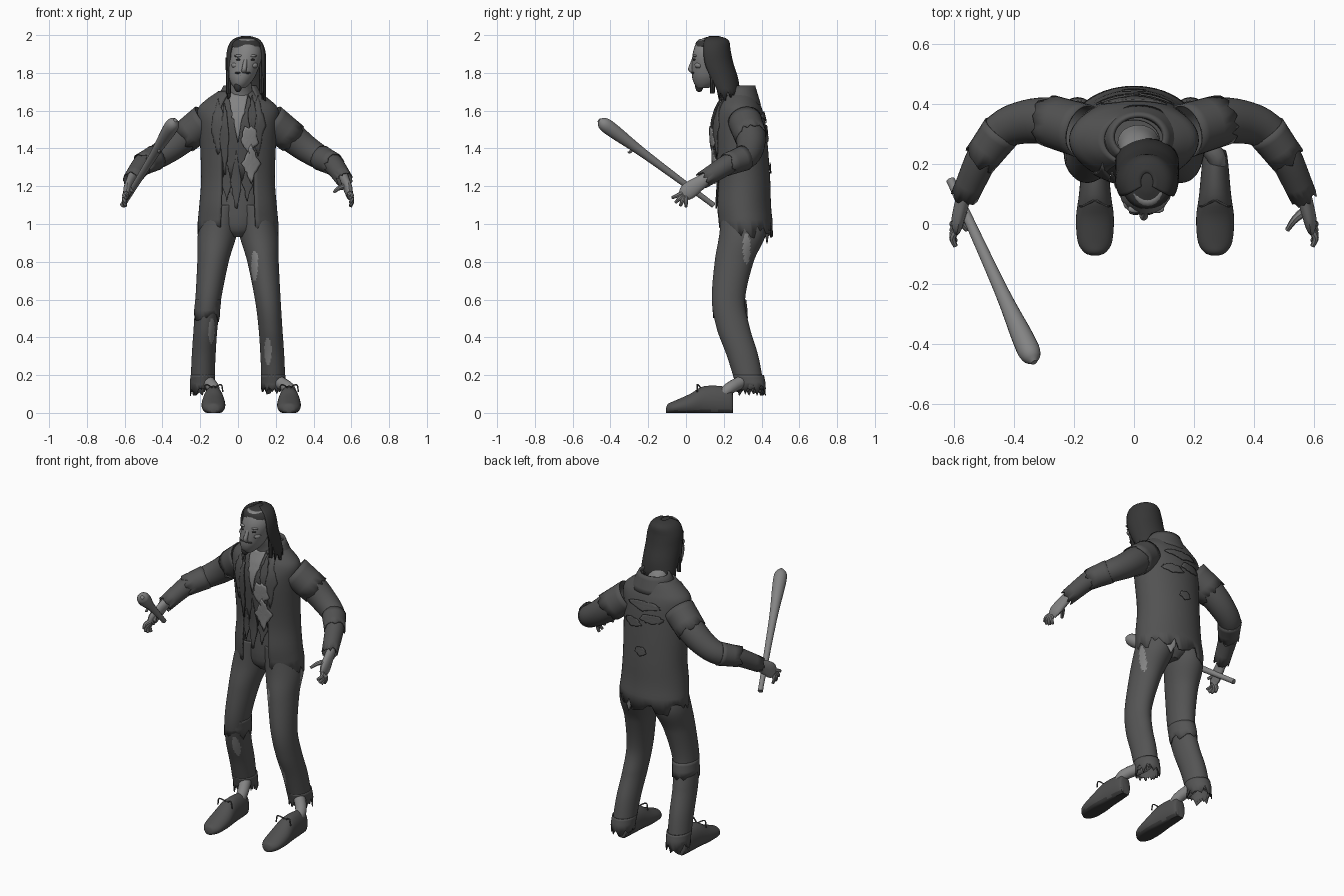
import bpy, bmesh, math, random
from mathutils import Vector

random.seed(4)
X, Y, Z = Vector((1, 0, 0)), Vector((0, 1, 0)), Vector((0, 0, 1))
made = []
if bpy.data.objects.get("Cube"):
    bpy.data.objects.remove(bpy.data.objects["Cube"])


def material(name, level):
    m = bpy.data.materials.new(name)
    m.use_nodes = True
    colour = (level, level, level, 1)
    m.diffuse_color = colour
    m.node_tree.nodes["Principled BSDF"].inputs["Base Color"].default_value = colour
    return m


CLOTH = material("charcoal jacket cloth", .085)
TROUSER = material("grey trouser cloth", .09)
VEST = material("dark waistcoat cloth", .075)
SKIN = material("pale grey skin", .23)
HAIR = material("near black hair", .038)
LEATHER = material("worn shoe leather", .08)
SOLE = material("dark sole", .045)
WOOD = material("bat wood", .23)
LINEN = material("torn pale linen", .23)


def finish(name, bm, mats, thick=0):
    bmesh.ops.recalc_face_normals(bm, faces=bm.faces)
    mesh = bpy.data.meshes.new(name)
    bm.to_mesh(mesh)
    bm.free()
    for m in mats:
        mesh.materials.append(m)
    ob = bpy.data.objects.new(name, mesh)
    bpy.context.collection.objects.link(ob)
    if thick:
        mod = ob.modifiers.new("cloth thickness", 'SOLIDIFY')
        mod.thickness, mod.offset = thick, 0
    made.append(ob)
    return ob


def spline(rows, steps=4):
    """Smooth rows of x, y, z, radius, radius."""
    r = [Vector(p) for p in rows]
    r = [r[0] * 2 - r[1]] + r + [r[-1] * 2 - r[-2]]
    out = []
    for a, b, c, d in zip(r, r[1:], r[2:], r[3:]):
        for j in range(steps):
            t = j / steps
            out.append((b * 2 + (c - a) * t + (a * 2 - b * 5 + c * 4 - d) * t ** 2
                        + (b * 3 - a - c * 3 + d) * t ** 3) * .5)
    return out + [r[-2]]


def loft(name, rows, *mats, sides=24, steps=4, axis=None, ref=Z, gap=0, ragged=0, thick=0,
         floor=None):
    """Skin elliptical rings; a gap leaves the -y side open, the first ring may be ragged."""
    rings, bm, grid = spline(rows, steps), bmesh.new(), []
    gap = math.radians(gap)
    count = sides + 1 if gap else sides
    for i, ring in enumerate(rings):
        before, after = rings[max(i - 1, 0)], rings[min(i + 1, len(rings) - 1)]
        along = axis or (Vector(after[:3]) - Vector(before[:3])).normalized()
        across = along.cross(ref).normalized()
        up = across.cross(along)
        line = []
        for j in range(count):
            a = gap - math.pi / 2 + (math.tau - 2 * gap) * j / sides
            p = Vector(ring[:3]) + across * ring[3] * math.cos(a) + up * ring[4] * math.sin(a)
            if i == 0 and ragged:
                p -= along * random.uniform(0, ragged)
            if floor is not None:
                p.z = max(p.z, floor)
            line.append(bm.verts.new(p))
        grid.append(line)
    for low, high in zip(grid, grid[1:]):
        for j in range(sides):
            k = (j + 1) % count
            bm.faces.new((low[j], low[k], high[k], high[j]))
    if not gap and not thick:
        bm.faces.new(grid[0])
        bm.faces.new(grid[-1])
    return finish(name, bm, mats, thick)


def place(rows, x=lambda z: 0):
    return [(x(z), y, z, wide, deep) for z, y, wide, deep in rows]


def upright(name, rows, *mats, x=lambda z: 0, **options):
    """Level rings from rows of height, y, half width, half depth."""
    return loft(name, place(rows, x), *mats, axis=Z, ref=Y, **options)


def tube(name, points, start, end, mat, **options):
    """Round limb along points with an even taper."""
    rows = []
    for i, p in enumerate(points):
        radius = start + (end - start) * i / (len(points) - 1)
        rows.append((*p, radius, radius))
    return loft(name, rows, mat, **options)


def paint(ob, test):
    for f in ob.data.polygons:
        if test(f.center):
            f.material_index = 1


def blob(name, loc, size, mat):
    bm = bmesh.new()
    bmesh.ops.create_uvsphere(bm, u_segments=14, v_segments=8, radius=1)
    for v in bm.verts:
        v.co = Vector(a * b for a, b in zip(v.co, size)) + Vector(loc)
    return finish(name, bm, [mat])


COAT = [(1, .31, .21, .145), (1.1, .3, .2, .145), (1.25, .3, .19, .14), (1.5, .28, .2, .14),
        (1.6, .28, .21, .12), (1.65, .28, .17, .1), (1.7, .28, .1, .08)]
SURFACE = spline(place(COAT), 20)


def patch(name, x, z, w, h, mat, corners=4, lift=.008, facing=-1):
    """Torn cloth piece, one corner down, laid over the coat surface."""
    bm, count = bmesh.new(), 24
    wedge = math.pi / corners
    rough = [random.uniform(.85, 1.1) for _ in range(count)]

    def point(px, pz):
        ring = min(SURFACE, key=lambda q: abs(q[2] - pz))
        bulge = math.sqrt(max(0, 1 - (px / ring[3]) ** 2))
        return bm.verts.new((px, ring[1] + facing * (ring[4] * bulge + lift), pz))

    hub, inner = point(x, z), None
    for ring in (.25, .5, .75, 1):
        outer = []
        for j in range(count):
            a = math.tau * j / count
            reach = ring * rough[j] * math.cos(wedge) / math.cos(a % (2 * wedge) - wedge)
            outer.append(point(x + w * reach * math.sin(a), z - h * reach * math.cos(a)))
        for j in range(count):
            k = (j + 1) % count
            bm.faces.new((inner[j], inner[k], outer[k], outer[j]) if inner
                         else (hub, outer[k], outer[j]))
        inner = outer
    return finish(name, bm, [mat], .006)


# Jacket, waistcoat and bare chest
upright("jacket", COAT, CLOTH, sides=44, gap=26, ragged=.08, thick=.01)
upright("waistcoat", [(z, y, wide - .015, deep - .012) for z, y, wide, deep in COAT[2:]],
        VEST, sides=48, ragged=.06, thick=.006)
upright("collar", [(1.63, .28, .14, .11), (1.73, .29, .085, .07)], CLOTH,
        x=lambda z: .015, sides=28, gap=40, thick=.014)
patch("bare_chest", 0, 1.61, .07, .17, SKIN, corners=3, lift=.001)

# Lapels, tie ends, torn shirt, hanging strips and back rips
for s, side in ((-1, "right"), (1, "left")):
    patch(side + "_lapel", s * .105, 1.52, .04, .16, CLOTH)
patch("loose_tie", -.07, 1.45, .025, .22, VEST, lift=.01)
patch("hanging_tie_end", .075, 1.57, .025, .12, VEST, lift=.014)
patch("torn_shirt_upper", .06, 1.45, .05, .08, LINEN, corners=5, lift=.016)
patch("torn_shirt_lower", .07, 1.32, .05, .1, LINEN, lift=.017)
for x, low in ((-.06, .1), (-.01, .16), (.05, .1)):
    patch("waistcoat_strip", x, 1.22, .03, low, VEST, lift=-.004)
for x, z, w in ((0, 1.57, .12), (-.06, 1.5, .08), (.07, 1.46, .07), (0, 1.3, .04)):
    patch("back_rip", x, z, w, .03, CLOTH, corners=5, lift=.01, facing=1)
patch("back_shirt_tail", .09, 1, .05, .1, LINEN, lift=-.012, facing=1)

# Trousers
upright("trouser_seat", [(.93, .3, .04, .07), (1, .3, .13, .11), (1.25, .3, .16, .11)], TROUSER)
LEG = [(.14, .34, .06, .07), (.3, .3, .06, .08), (.45, .25, .06, .085), (.6, .225, .065, .085),
       (.8, .255, .08, .1), (.95, .3, .1, .12), (1.1, .3, .09, .11)]
FRONT_HOLE, SIDE_SLIT = (.018, .07, .08), (.07, .02, .08)
RIPS = {"right": (((-.14, .16, .42), FRONT_HOLE),),
        "left": (((.09, .17, .78), FRONT_HOLE), ((.16, .22, .33), FRONT_HOLE),
                 ((.2, .32, .87), SIDE_SLIT))}
SHOE = [(.25, .025, .05), (.23, .04, .075), (.1, .053, .08), (.02, .063, .056),
        (-.06, .057, .036), (-.095, .035, .027), (-.105, .012, .015)]
ARM = [(.56, .1, 1.24), (.5, .23, 1.32), (.44, .31, 1.35), (.36, .34, 1.4), (.27, .34, 1.47),
       (.17, .31, 1.55)]

for s, side in ((-1, "right"), (1, "left")):
    def flip(points):
        return [(s * p[0], *p[1:]) for p in points]

    def leg_x(z):
        return s * (.19 - .09 * z * z)

    leg = upright(side + "_trouser_leg", LEG, TROUSER, SKIN, x=leg_x, sides=72, steps=14,
                  ragged=.03, thick=.006)
    for centre, size in RIPS[side]:
        paint(leg, lambda c: sum(((a - b) / w) ** 2 for a, b, w in zip(c, centre, size)) < 1)
    upright(side + "_torn_hem", [(.15, .345, .064, .075), (.2, .33, .064, .08)], TROUSER,
            x=leg_x, sides=22, ragged=.06, thick=.005)
    if side == "right":
        upright("knee_flap", [(.53, .235, .067, .09), (.6, .228, .067, .088)], TROUSER,
                x=leg_x, sides=22, ragged=.05, thick=.005)

    # Feet
    foot = .07 + s * .2
    tube(side + "_shin", [(foot, .18, .08), (foot, .23, .13), (s * .175, .33, .2),
                          (s * .17, .29, .34)], .028, .04, SKIN, sides=14)
    shoe = loft(side + "_shoe", [(foot, y, tall * .78, wide, tall) for y, wide, tall in SHOE],
                LEATHER, SOLE, sides=32, axis=Y, floor=0)
    paint(shoe, lambda c: c.z < .012)
    for d in (-1, 1):
        tube(side + "_lace_bow", [(foot, .08, .13), (foot + d * .04, .06, .15),
                                  (foot + d * .05, .06, .11)], .004, .004, LEATHER, sides=6)

    # Sleeves with torn seams
    tube(side + "_sleeve", flip(ARM), .043, .087, CLOTH, sides=28, ragged=.025, thick=.006)
    tube(side + "_shoulder_tatter", flip(ARM[-2:]), .084, .088, CLOTH, sides=28, ragged=.035,
         thick=.005)
    tube(side + "_elbow_tatter", flip(ARM[1:3]), .058, .066, CLOTH, sides=20, ragged=.035,
         thick=.005)

    # Hands
    loft(side + "_palm", flip([(.56, .12, 1.25, .03, .025), (.585, .02, 1.18, .045, .022),
                               (.59, -.01, 1.15, .035, .015)]), SKIN, sides=16, ref=X)
    for i in range(4):
        a = .4 + .39 * i
        tube(side + "_finger", [(s * (.59 + bend), -reach * math.cos(a), 1.17 - reach * math.sin(a))
                                for reach, bend in ((.02, 0), (.05, .014), (.08, .004))],
             .014, .008, SKIN, sides=8, ref=X)
    curl = .51 if side == "left" else .555
    tube(side + "_thumb", flip([(.57, .045, 1.2), (curl + .025, .015, 1.19), (curl, -.02, 1.17)]),
         .017, .008, SKIN, sides=8)

# Neck and head, chin tipped to the right
def lean(z):
    return .045 - max(0, 1.9 - z) * .2


upright("neck", [(1.6, .27, .07, .06), (1.7, .24, .06, .06), (1.8, .17, .05, .05)], SKIN,
        x=lambda z: .015)
upright("head", [(1.72, .09, .03, .03), (1.75, .11, .055, .07), (1.8, .12, .075, .09),
                 (1.9, .13, .085, .095), (1.97, .13, .06, .07), (1.98, .13, .03, .04)],
        SKIN, x=lean)
tube("nose", [(.042, .045, 1.885), (.037, .033, 1.85), (.033, .024, 1.82), (.03, .04, 1.81)],
     .009, .015, SKIN, sides=12, ref=Y)
for d in (-1, 1):
    blob("eye", (.04 + d * .035, .046, 1.87), (.015, .01, .006), HAIR)
    blob("brow", (.04 + d * .035, .05, 1.89), (.026, .014, .008), SKIN)
    blob("cheekbone", (.035 + d * .045, .07, 1.84), (.026, .025, .018), SKIN)
    blob("moustache", (.025 + d * .02, .04, 1.8), (.022, .01, .006), HAIR)
blob("mouth", (.02, .04, 1.785), (.022, .008, .007), SOLE)
blob("goatee", (0, .07, 1.73), (.022, .022, .032), HAIR)

# Hair
LOCKS = [(1.7, .21, .1, .07), (1.77, .18, .1, .09), (1.85, .15, .1, .095), (1.92, .14, .095, .09),
         (1.97, .14, .07, .08), (1.99, .14, .02, .03)]
upright("long_hair", LOCKS, HAIR, x=lambda z: .043, sides=32, gap=60, ragged=.05, thick=.012)
upright("hair_crown", [(1.945, .14, .088, .092)] + LOCKS[-2:], HAIR, x=lambda z: .044,
        ragged=.012)
for x in (-.05, .125):
    tube("hair_lock", [(x, .14, 1.69), (x, .14, 1.77), (x, .13, 1.88)], .012, .016, HAIR,
         sides=8, ref=Y)

# Bat
BUTT, TIP = Vector((-.61, .145, 1.1)), Vector((-.335, -.455, 1.545))
PROFILE = ((0, .015), (.1, .015), (.6, .023), (.88, .037), (.97, .034), (1.01, .01))
loft("bat", [(*BUTT.lerp(TIP, t), r, r) for t, r in PROFILE], WOOD, sides=20)
chip = BUTT.lerp(TIP, .7)
tube("bat_splinter", [chip, chip - Y * .02 - Z * .03, chip - Y * .035 - Z * .03], .012, .003,
     WOOD, sides=8)

# Smooth shading with crisp edges
bpy.ops.object.select_all(action='DESELECT')
for ob in made:
    ob.select_set(True)
bpy.context.view_layer.objects.active = made[0]
bpy.ops.object.shade_smooth_by_angle(angle=math.radians(40))
